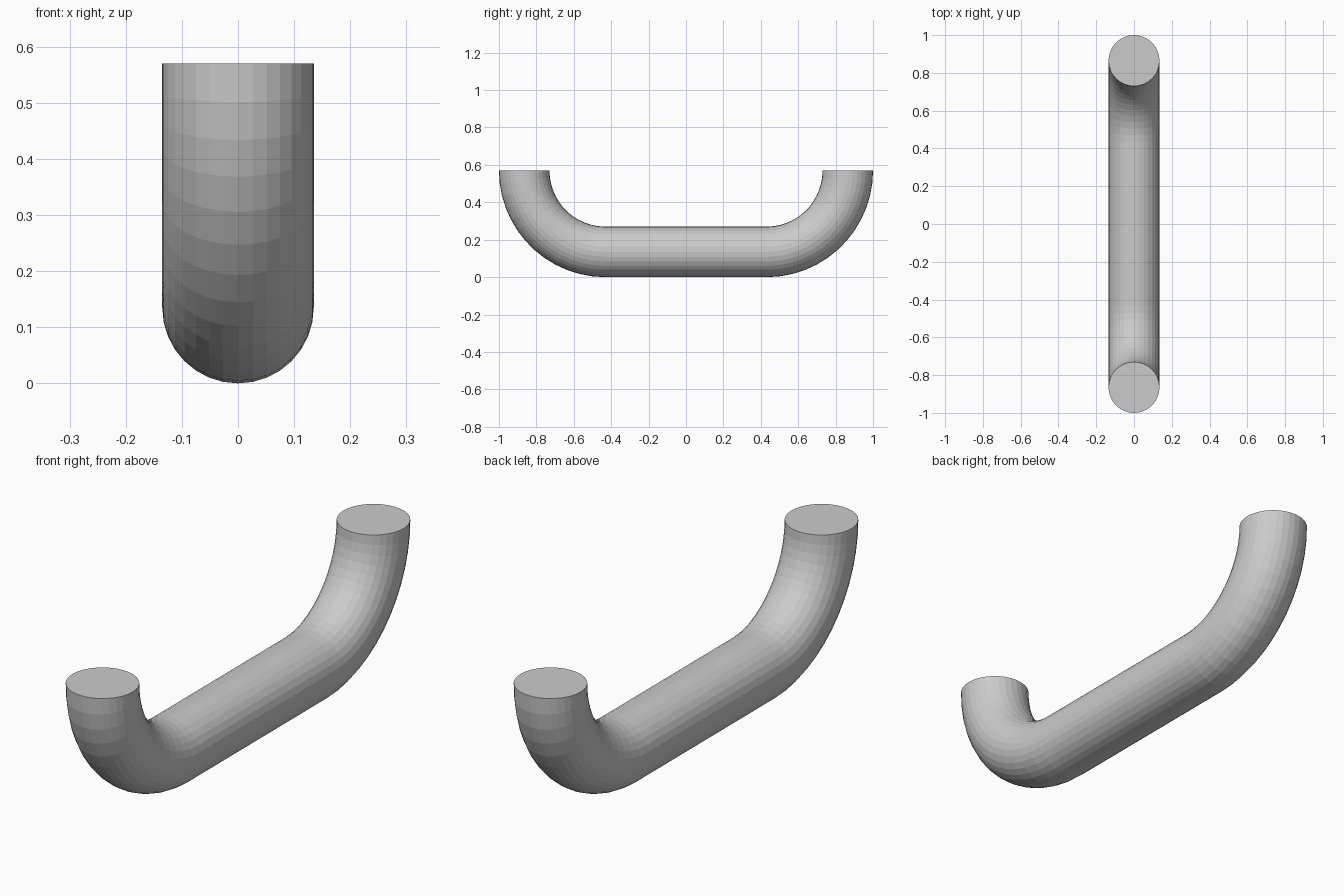
import bpy, bmesh, math

if "Cube" in bpy.data.objects:
    bpy.data.objects.remove(bpy.data.objects["Cube"])

R = 0.135        # tube radius
BEND = 0.43      # centre-line bend radius
HALF = 0.435     # half length of the straight grip
SIDES, STEPS = 32, 13

# Centre line of one half: (y, z, angle of travel), from grip to upright end
half = [(HALF + BEND * math.sin(a), R + BEND * (1 - math.cos(a)), a)
        for a in (math.pi / 2 * i / STEPS for i in range(STEPS + 1))]
half = [(y, z + 0.005 * a / (math.pi / 2), a) for y, z, a in half]
path = [(-y, z, -a) for y, z, a in reversed(half)] + half

# Sweep the round section along the path
bm = bmesh.new()
rings = []
for y, z, a in path:
    ring = []
    for k in range(SIDES):
        t = 2 * math.pi * k / SIDES
        c, s = R * math.cos(t), R * math.sin(t)
        ring.append(bm.verts.new((c, y - s * math.sin(a), z + s * math.cos(a))))
    rings.append(ring)
for p, q in zip(rings, rings[1:]):
    for k in range(SIDES):
        n = (k + 1) % SIDES
        bm.faces.new((p[k], p[n], q[n], q[k]))

# Flat end caps
bm.faces.new(rings[0])
bm.faces.new(rings[-1])
bmesh.ops.recalc_face_normals(bm, faces=bm.faces)

mesh = bpy.data.meshes.new("pull_handle")
bm.to_mesh(mesh)
bm.free()
bpy.context.collection.objects.link(bpy.data.objects.new("pull_handle", mesh))
